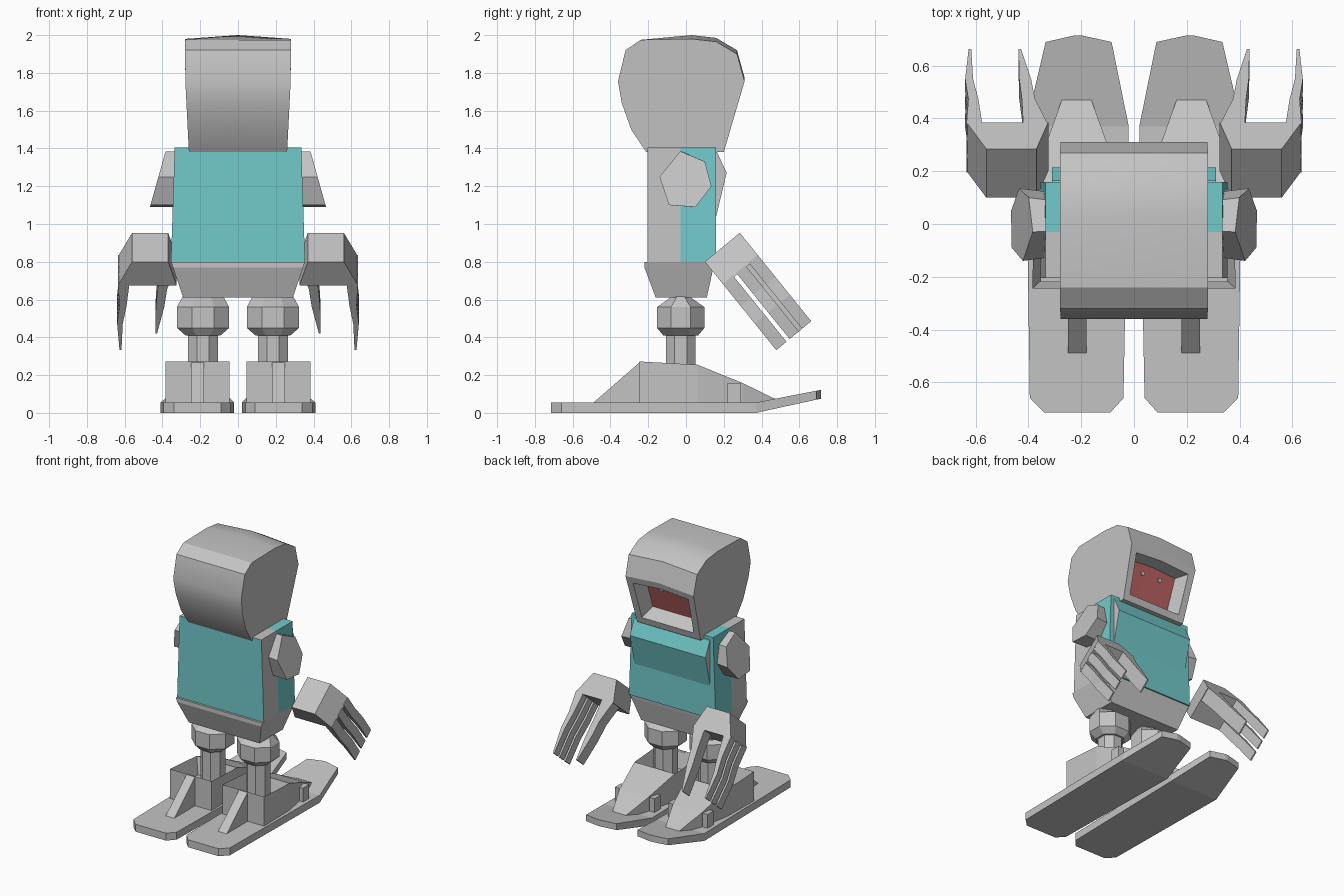
import bpy, bmesh, math
from mathutils import Vector

if "Cube" in bpy.data.objects:
    bpy.data.objects.remove(bpy.data.objects["Cube"])


def material(name, rgb):
    m = bpy.data.materials.new(name)
    m.diffuse_color = (*rgb, 1)
    m.use_nodes = True
    m.node_tree.nodes["Principled BSDF"].inputs["Base Color"].default_value = m.diffuse_color
    return m


GREY = material("light grey", (0.55, 0.55, 0.55))
TEAL = material("teal", (0.17, 0.59, 0.60))
RED = material("dull red", (0.50, 0.12, 0.12))


def bridge(bm, rings):
    """Skin a list of equal-length point rings and cap both ends."""
    vs = [[bm.verts.new(p) for p in r] for r in rings]
    n = len(vs[0])
    for a, b in zip(vs, vs[1:]):
        for i in range(n):
            j = (i + 1) % n
            bm.faces.new((a[i], a[j], b[j], b[i]))
    bm.faces.new(vs[0])
    bm.faces.new(vs[-1])


def finish(bm, name, mats=(GREY,), mirror=False):
    me = bpy.data.meshes.new(name)
    bm.to_mesh(me)
    bm.free()
    ob = bpy.data.objects.new(name, me)
    bpy.context.collection.objects.link(ob)
    for m in mats:
        me.materials.append(m)
    if mirror:
        ob.modifiers.new("Mirror", 'MIRROR').use_mirror_merge = False
    return ob


def loft(rings):
    bm = bmesh.new()
    bridge(bm, rings)
    bmesh.ops.recalc_face_normals(bm, faces=bm.faces)
    return bm


def y_ring(y, x0, x1, z0, z1):
    return [(x0, y, z0), (x1, y, z0), (x1, y, z1), (x0, y, z1)]


def box(name, x0, x1, y0, y1, z0, z1):
    finish(loft([y_ring(y0, x0, x1, z0, z1), y_ring(y1, x0, x1, z0, z1)]), name, mirror=True)


# head: side profile skinned across x, slightly ridged along the middle
profile = [(-0.21, 1.38), (-0.29, 1.5), (-0.34, 1.64), (-0.36, 1.755), (-0.32, 1.92), (-0.24, 1.975),
           (0.03, 1.98), (0.16, 1.965), (0.27, 1.9), (0.31, 1.755), (0.20, 1.38)]


def head_ring(s):
    ring = []
    for y, z in profile:
        w = 0.26 + 0.02 * min(1, (z - 1.38) / 0.4)
        lift = 0.02 if s == 0 and z > 1.7 and y > -0.2 else 0
        ring.append((s * w, y, z + lift))
    return ring


bm = loft([head_ring(s) for s in (-1, 0, 1)])
face = [f for f in bm.faces if f.normal.y > 0.8 and f.calc_center_median().z < 1.7]
bmesh.ops.inset_region(bm, faces=face, thickness=0.05, use_even_offset=True)
bmesh.ops.inset_region(bm, faces=face, thickness=0.03, use_even_offset=True)
n = face[0].normal.copy()
bmesh.ops.translate(bm, verts=list({v for f in face for v in f.verts}), vec=-0.1 * n)
for f in face:
    f.material_index = 1
bm.normal_update()
for f in bm.faces:
    f.smooth = True
for e in bm.edges:
    e.smooth = e.calc_face_angle(0) < math.radians(25)
finish(bm, "head", (GREY, RED))

# small eye dots on the face panel
bm = bmesh.new()
bmesh.ops.create_cone(bm, cap_ends=True, segments=8, radius1=0.016, radius2=0.016, depth=0.008)
rot = n.to_track_quat('Z', 'Y').to_matrix()
bmesh.ops.rotate(bm, verts=bm.verts, matrix=rot)
centre = Vector((0.075, 0.255, 1.568)) - 0.097 * n + 0.065 * Vector((0, 0.278, 0.96))
bmesh.ops.translate(bm, verts=bm.verts, vec=centre)
finish(bm, "eye", mirror=True)

# torso: teal with grey rear side panels
bm = loft([[(-0.355, y, 0.8), (0.355, y, 0.8), (0.335, y, 1.405), (-0.335, y, 1.405)]
           for y in (-0.205, -0.03, 0.16)])
for f in bm.faces:
    f.material_index = 0 if abs(f.normal.y) < 0.5 and f.calc_center_median().y < -0.03 else 1
finish(bm, "torso", (GREY, TEAL))

# chest fold with grey ends
bm = loft([[(x, y, z) for y, z in ((0.12, 1.402), (0.165, 1.38), (0.215, 1.27), (0.155, 1.02), (0.12, 1.02))]
           for x in (-0.31, 0.31)])
for f in bm.faces:
    f.material_index = 0 if abs(f.normal.x) > 0.7 else 1
finish(bm, "chest_fold", (GREY, TEAL))

# pelvis
finish(loft([[(-w, y0, z), (w, y0, z), (w, y1, z), (-w, y1, z)] for z, w, y0, y1 in
             ((0.8, 0.355, -0.22, 0.15), (0.77, 0.345, -0.22, 0.145), (0.61, 0.29, -0.16, 0.11))]), "pelvis")

# shoulders: angular pads flaring outward toward the bottom
pad = [(-0.14, 1.25), (-0.03, 1.385), (0.1, 1.33), (0.135, 1.2), (0.05, 1.09), (-0.09, 1.1)]
finish(loft([[(0.32, y * 0.9, z) for y, z in pad],
             [(0.385 + (1.38 - z) * 0.28, y, z) for y, z in pad]]), "shoulder", mirror=True)


# hands: x across, t along the fingers, e across the palm
def hand_ring(t, x0, x1, e0, e1):
    return [(x, 0.1 + 0.63 * t + 0.77 * e, 0.8 - 0.78 * t + 0.64 * e)
            for x, e in ((x0, e0), (x1, e0), (x1, e1), (x0, e1))]


bm = bmesh.new()
bridge(bm, [hand_ring(0, 0.37, 0.56, 0, 0.24), hand_ring(0.16, 0.325, 0.635, 0, 0.24)])
outer = ((0.15, 0.575, 0.635), (0.3, 0.59, 0.628), (0.42, 0.61, 0.64), (0.6, 0.617, 0.627))
thumb = ((0.15, 0.327, 0.42), (0.3, 0.375, 0.425), (0.42, 0.39, 0.435), (0.6, 0.428, 0.438))
for path, e0, e1 in ((outer, 0, 0.07), (outer, 0.092, 0.155), (outer, 0.177, 0.24), (thumb, 0.14, 0.24)):
    bridge(bm, [hand_ring(t, x0, x1, e0, e1) for t, x0, x1 in path])
bmesh.ops.recalc_face_normals(bm, faces=bm.faces)
finish(bm, "hand", mirror=True)

# legs: octagonal shin, knee and hip joint
rings = []
for z, rx, ry in ((0.15, 0.085, 0.085), (0.41, 0.085, 0.085), (0.41, 0.1, 0.1), (0.45, 0.15, 0.136),
                  (0.56, 0.15, 0.136), (0.61, 0.12, 0.06), (0.65, 0.1, 0.055)):
    rings.append([(0.185 + rx * math.cos(a), -0.028 + ry * math.sin(a), z)
                  for a in [math.pi / 8 + k * math.pi / 4 for k in range(8)]])
finish(loft(rings), "leg", mirror=True)

# soles: long flat boards with raised toes
finish(loft([y_ring(*s) for s in ((-0.715, 0.09, 0.34, 0, 0.055), (-0.66, 0.04, 0.395, 0, 0.055),
                                  (0.37, 0.02, 0.41, 0, 0.055), (0.69, 0.085, 0.335, 0.07, 0.117),
                                  (0.715, 0.2, 0.225, 0.075, 0.122))]), "sole", mirror=True)

# boots: sloping top with an open well for the leg
bm = loft([y_ring(y, x0, x1, 0.05, z) for y, x0, x1, z in
           ((-0.245, 0.045, 0.385, 0.272), (0.06, 0.05, 0.38, 0.255), (0.3, 0.1, 0.335, 0.158),
            (0.48, 0.165, 0.27, 0.07))])
well = [f for f in bm.faces if f.normal.z > 0.9 and f.calc_center_median().y < 0]
bmesh.ops.inset_region(bm, faces=well, thickness=0.05)
bmesh.ops.translate(bm, verts=well[0].verts, vec=(0, 0, -0.12))
finish(bm, "boot", mirror=True)

# heel fin and side lugs on each boot
finish(loft([[(x, -0.495, 0.05), (x, -0.24, 0.05), (x, -0.24, 0.272)] for x in (0.18, 0.25)]),
       "heel_fin", mirror=True)
for x0, x1 in ((0.055, 0.12), (0.315, 0.38)):
    box("boot_lug", x0, x1, 0.22, 0.29, 0.05, 0.157)
